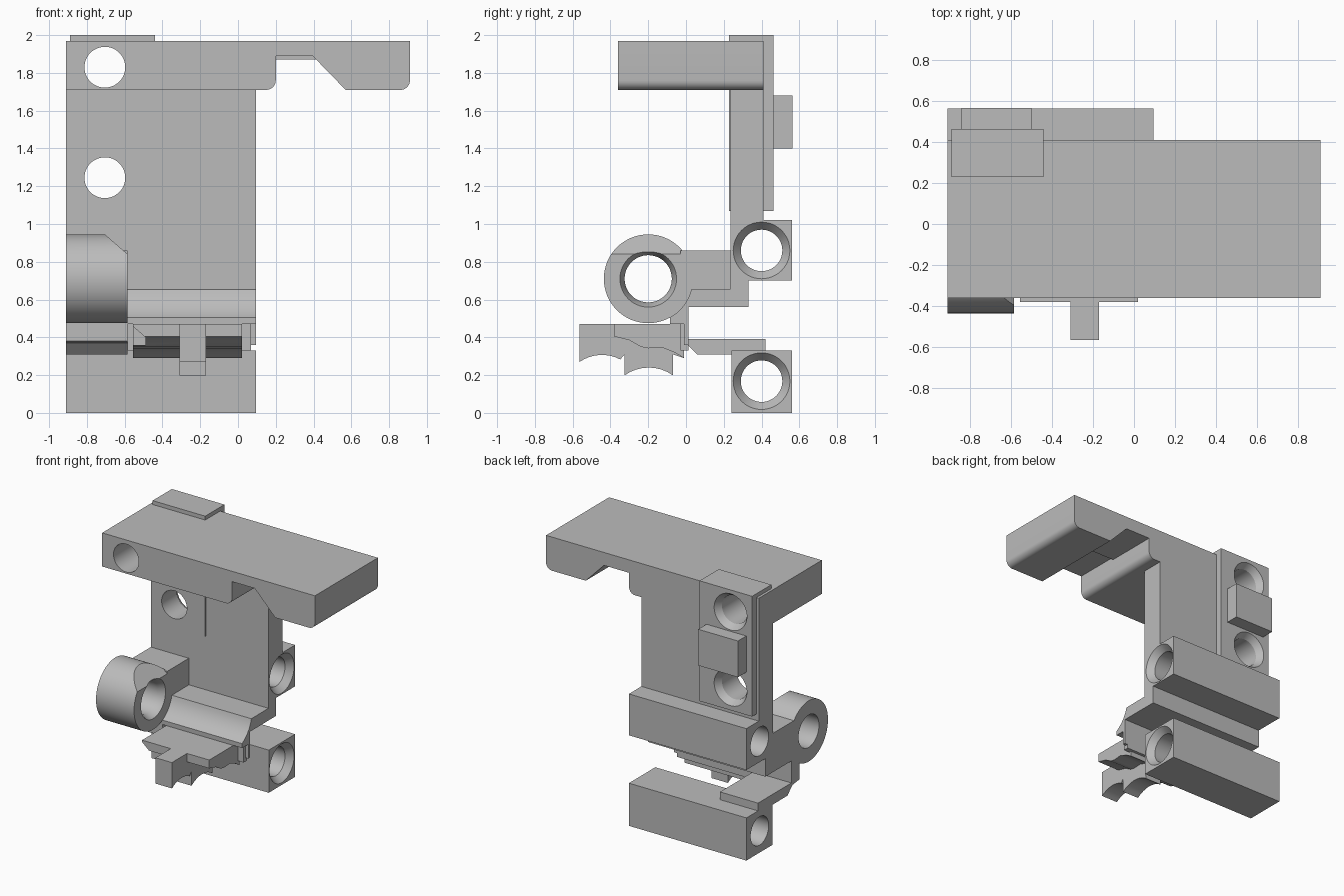
import bpy, bmesh, math

cube = bpy.data.objects.get("Cube")
if cube:
    bpy.data.objects.remove(cube, do_unlink=True)

grey = bpy.data.materials.new("plain_grey")
grey.use_nodes = True
grey.diffuse_color = (0.5, 0.5, 0.5, 1)
grey.node_tree.nodes["Principled BSDF"].inputs["Base Color"].default_value = (0.5, 0.5, 0.5, 1)

parts = []
L, R = -0.91, 0.095          # side limits of the bracket
ARM = -0.585                 # inner end of the bearing arm
RING = (-0.2, 0.71)          # bearing centre in y, z


def place(axis, t, u, v):
    return (t, u, v) if axis == "x" else (u, t, v)


def loft(name, axis, rings):
    """Join a row of (position, outline) rings into a closed solid."""
    bm = bmesh.new()
    loops = [[bm.verts.new(place(axis, t, u, v)) for u, v in pts] for t, pts in rings]
    bm.faces.new(loops[0])
    bm.faces.new(loops[-1])
    for a, b in zip(loops, loops[1:]):
        for i in range(len(a)):
            j = (i + 1) % len(a)
            bm.faces.new((a[i], a[j], b[j], b[i]))
    bmesh.ops.recalc_face_normals(bm, faces=bm.faces)
    mesh = bpy.data.meshes.new(name)
    bm.to_mesh(mesh)
    bm.free()
    mesh.materials.append(grey)
    obj = bpy.data.objects.new(name, mesh)
    bpy.context.collection.objects.link(obj)
    return obj


def prism(name, axis, pts, a, b):
    obj = loft(name, axis, [(a, pts), (b, pts)])
    parts.append(obj)
    return obj


def box(name, x, y, z):
    return prism(name, "x", [(y[0], z[0]), (y[1], z[0]), (y[1], z[1]), (y[0], z[1])], *x)


def arc(c, r, a0, a1, n=8):
    angles = [math.radians(a0 + (a1 - a0) * i / n) for i in range(n + 1)]
    return [(c[0] + r * math.cos(a), c[1] + r * math.sin(a)) for a in angles]


def circle(c, r, n=48):
    return arc(c, r, 0, 360, n)[:-1]


def cut(targets, cutter):
    """Subtract the cutter from each target, then discard it."""
    cutter.hide_render = True
    for obj in targets:
        mod = obj.modifiers.new("cut", "BOOLEAN")
        mod.operation = "DIFFERENCE"
        mod.solver = "EXACT"
        mod.object = cutter
        bpy.context.view_layer.update()
        graph = bpy.context.evaluated_depsgraph_get()
        mesh = bpy.data.meshes.new_from_object(obj.evaluated_get(graph))
        obj.modifiers.clear()
        obj.data = mesh
    bpy.data.objects.remove(cutter, do_unlink=True)


def bore(targets, axis, c, start, end, r, mouth, depth=0.05):
    """Through hole with a flared mouth at its far end."""
    rings = [(start, r), (end - depth, r), (end, mouth), (end + 0.01, mouth)]
    cut(targets, loft("bore", axis, [(t, circle(c, q)) for t, q in rings]))


# Top bar with rounded feet and a sloped notch
bar = prism("top_bar", "y", [
    (L, 1.97), (L, 1.71), *arc((0.15, 1.76), 0.05, -90, 0), (0.2, 1.89),
    (0.395, 1.89), (0.57, 1.71), *arc((0.86, 1.76), 0.05, -90, 0), (0.91, 1.97)],
    -0.36, 0.41)
box("notch_step", (0.2, 0.415), (0.0, 0.41), (1.87, 1.89))

# Upright wall, ledge and hanging lip in one profile
wall = prism("upright_wall", "x", [
    (0.235, 1.71), (0.235, 0.655), *arc(RING, 0.235, -14, -61),
    (-0.085, 0.47), (0.012, 0.47), (0.012, 0.56), (0.33, 0.56),
    (0.33, 0.7), (0.41, 0.7), (0.41, 1.71)], L, R)
box("lip", (ARM, 0.07), (-0.03, 0.012), (0.33, 0.47))
box("lip_end", (0.07, R), (-0.01, 0.012), (0.36, 0.47))

# Mounting pad and its key on the back
pad = box("mounting_pad", (-0.89, -0.44), (0.228, 0.463), (1.07, 2.0))
box("pad_key", (-0.84, -0.5), (0.46, 0.565), (1.4, 1.68))
for z in (1.245, 1.83):
    bore([wall, pad, bar], "y", (-0.705, z), -0.5, 0.463, 0.108, 0.14)

# Two rod holders
upper = box("upper_rod_holder", (L, R), (0.24, 0.562), (0.7, 1.02))
lower = box("lower_rod_holder", (L, R), (0.24, 0.562), (0, 0.33))
bore([upper, wall], "x", (0.4, 0.86), -1, R, 0.11, 0.15)
bore([lower], "x", (0.4, 0.168), -1, R, 0.11, 0.15)

# Bearing ring with bevelled top and the arm that carries it
ring = prism("bearing_ring", "x", circle(RING, 0.235, 64), L, ARM)
bevel = loft("bevel", "y", [(y, [(-0.71, 0.95), (-0.55, 0.81), (-0.55, 0.95)])
                            for y in (-0.6, 0.2)])
cut([ring], bevel)
bore([ring], "x", RING, -1, ARM, 0.125, 0.15)
box("bearing_arm", (L, ARM), (-0.03, 0.24), (0.56, 0.86))

# Strut joining the lower holder
prism("lower_strut", "x", [
    (-0.085, 0.48), (-0.085, 0.38), (0.0, 0.37), (0.06, 0.31), (0.42, 0.31),
    (0.42, 0.39), (0.012, 0.39), (0.012, 0.48)], L, ARM)

# Clip plate with a wavy underside and slanted end
clip = prism("clip_plate", "x", [
    (-0.38, 0.47), (-0.38, 0.405), (-0.3, 0.385), (-0.24, 0.35), (-0.2, 0.342),
    (-0.13, 0.347), (-0.06, 0.32), (-0.01, 0.29), (-0.01, 0.47)], -0.555, 0.02)
slant = loft("slant", "y", [(y, [(-0.57, 0.47), (-0.49, 0.4), (-0.49, 0.36), (-0.57, 0.36)])
                            for y in (-0.5, -0.15)])
cut([clip], slant)

# Tongue with two arched saddles
prism("clip_tongue", "x", [
    (-0.565, 0.47), *arc((-0.445, 0.1), 0.207, 125, 62), (-0.325, 0.31),
    *arc((-0.197, 0.02), 0.22, 125.5, 54.5), (-0.07, 0.31),
    (-0.01, 0.29), (-0.01, 0.47)], -0.31, -0.17)

# Smooth curved faces while keeping the edges sharp
for obj in bpy.context.selected_objects:
    obj.select_set(False)
for obj in parts:
    obj.select_set(True)
bpy.context.view_layer.objects.active = parts[0]
bpy.ops.object.shade_smooth_by_angle(angle=math.radians(30))
